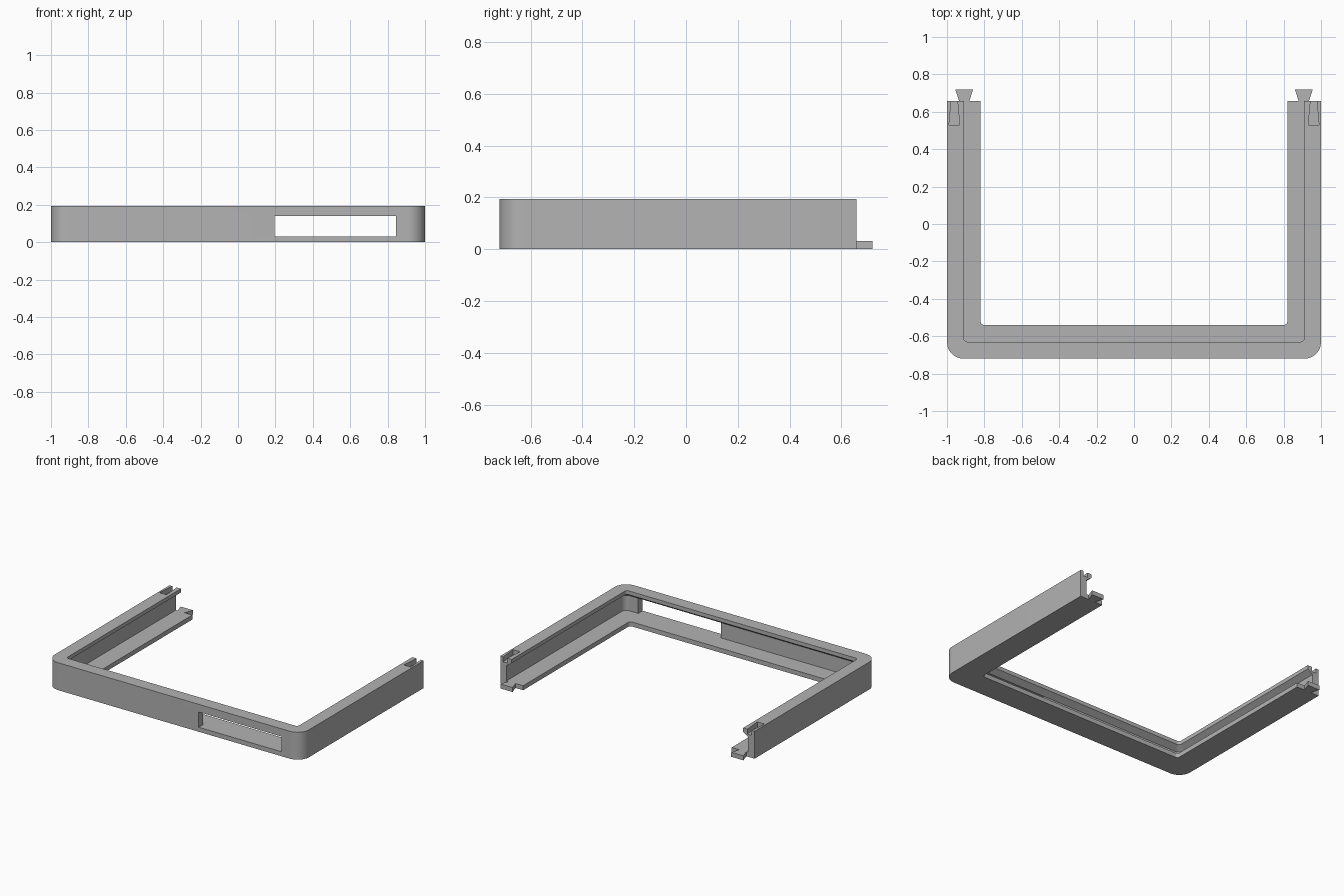
import bpy, bmesh, math

if "Cube" in bpy.data.objects:
    bpy.data.objects.remove(bpy.data.objects["Cube"], do_unlink=True)

HALF_X, FRONT, BACK = 1.0, -0.72, 0.658
HEIGHT, FLOOR = 0.195, 0.032

grey = bpy.data.materials.new("plain grey")
grey.use_nodes = True
colour = (0.45, 0.45, 0.45, 1)
grey.diffuse_color = colour
grey.node_tree.nodes["Principled BSDF"].inputs["Base Color"].default_value = colour


def add_object(name, bm):
    bmesh.ops.recalc_face_normals(bm, faces=bm.faces)
    mesh = bpy.data.meshes.new(name)
    bm.to_mesh(mesh)
    bm.free()
    mesh.materials.append(grey)
    obj = bpy.data.objects.new(name, mesh)
    bpy.context.collection.objects.link(obj)
    return obj


def prism(name, outline, z0, z1):
    """Vertical prism over a plan outline."""
    bm = bmesh.new()
    low = bm.faces.new([bm.verts.new((x, y, z0)) for x, y in outline])
    top = bmesh.ops.extrude_face_region(bm, geom=[low])["geom"]
    for v in top:
        if isinstance(v, bmesh.types.BMVert):
            v.co.z = z1
    return add_object(name, bm)


def u_path(d, steps=12):
    """Plan of the frame, moved inward by d, with rounded front corners."""
    r = max(0.09 - d, 0.02)
    cx, cy = HALF_X - d - r, FRONT + d + r
    arc = [math.pi / 2 * i / steps for i in range(steps + 1)]
    right = [(HALF_X - d, BACK)]
    right += [(cx + r * math.cos(a), cy - r * math.sin(a)) for a in arc]
    return right + [(-x, y) for x, y in reversed(right)]


# Frame: channel section (inward offset, height) swept round the U
section = [(0, 0), (0.18, 0), (0.18, FLOOR), (0.05, FLOOR),
           (0.05, 0.14), (0.09, 0.168), (0.09, HEIGHT), (0, HEIGHT)]
bm = bmesh.new()
rails = [[bm.verts.new((x, y, z)) for x, y in u_path(d)] for d, z in section]
for a, b in zip(rails, rails[1:] + rails[:1]):
    for i in range(len(a) - 1):
        bm.faces.new((a[i], a[i + 1], b[i + 1], b[i]))
for end in (0, -1):
    bm.faces.new([rail[end] for rail in rails])
frame = add_object("frame", bm)

# Front window and the dovetail sockets in the arm tops
cutters = [prism("window_cutter", [(0.195, -0.8), (0.845, -0.8),
                                   (0.845, -0.64), (0.195, -0.64)], FLOOR, 0.14)]
for side, s in (("left", 1), ("right", -1)):
    socket = [(0.932, 0.53), (0.989, 0.53), (0.976, 0.67), (0.945, 0.67)]
    cutters.append(prism(side + "_socket_cutter",
                         [(s * x, y) for x, y in socket], 0.16, 0.25))
    # Dovetail tabs at the arm ends
    tab = [(0.88, BACK), (0.935, BACK), (0.956, 0.72), (0.86, 0.72)]
    prism(side + "_tab", [(s * x, y) for x, y in tab], 0, FLOOR)

bpy.ops.object.select_all(action="DESELECT")
bpy.context.view_layer.objects.active = frame
frame.select_set(True)
for cutter in cutters:
    cutter.hide_render = True
    mod = frame.modifiers.new("cut", "BOOLEAN")
    mod.operation, mod.solver, mod.object = "DIFFERENCE", "EXACT", cutter
    bpy.ops.object.modifier_apply(modifier=mod.name)
    bpy.data.objects.remove(cutter, do_unlink=True)
bpy.ops.object.shade_smooth_by_angle(angle=math.radians(25))
